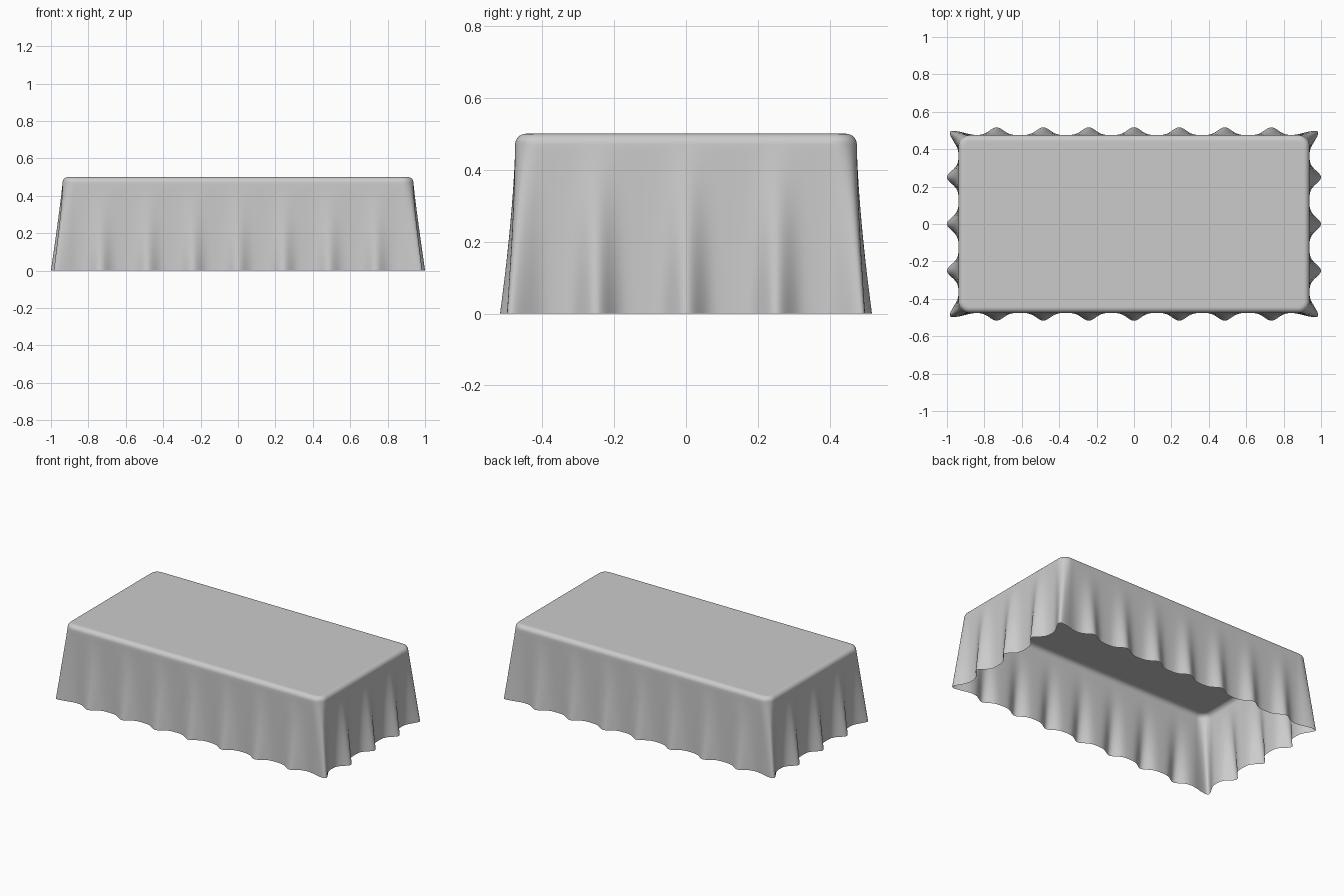
import bpy, bmesh
from math import sin, cos, pi, exp, radians

if "Cube" in bpy.data.objects:
    bpy.data.objects.remove(bpy.data.objects["Cube"])

HX, HY, R, H, EDGE = 0.938, 0.475, 0.06, 0.5, 0.03
LONG_FOLDS = [-0.735, -0.485, -0.242, 0.0, 0.242, 0.485, 0.735]
SHORT_FOLDS = [-0.25, 0.0, 0.25]


def bump(d, w):
    return exp(-0.5 * (d / w) ** 2)


# Rounded-rectangle outline: point and outward normal
def outline():
    pts = []
    cx, cy = HX - R, HY - R
    corners = [(1, -1, -90), (1, 1, 0), (-1, 1, 90), (-1, -1, 180)]
    for i, (sx, sy, a0) in enumerate(corners):
        for k in range(17):
            a = radians(a0 + 90 * k / 16)
            pts.append((sx * cx + R * cos(a), sy * cy + R * sin(a), cos(a), sin(a)))
        # straight run to the next corner
        nx, ny, _ = corners[(i + 1) % 4]
        a = radians(a0 + 90)
        n = 150 if i % 2 else 80
        for k in range(1, n):
            t = k / n
            pts.append((cx * (sx + (nx - sx) * t) + R * cos(a),
                        cy * (sy + (ny - sy) * t) + R * sin(a), cos(a), sin(a)))
    return pts


# Outward drape of the cloth; t is 0 at the table edge, 1 at the hem
def drape(x, y, nx, ny, t):
    dx = dy = 0.0
    if abs(ny) > 0.999:
        dy = ny * 0.042 * t ** 1.5 * sum(bump(x - c, 0.036) for c in LONG_FOLDS)
    elif abs(nx) > 0.999:
        dx = nx * 0.062 * t ** 1.1 * sum(bump(y - c, 0.034) for c in SHORT_FOLDS)
    # pointed corner folds
    tip = HX - R * 0.293, HY - R * 0.293
    d = ((abs(x) - tip[0]) ** 2 + (abs(y) - tip[1]) ** 2) ** 0.5
    g = bump(d, 0.028) * t
    dx += (1 if x > 0 else -1) * 0.062 * g
    dy += (1 if y > 0 else -1) * 0.036 * g
    return x + dx, y + dy


bm = bmesh.new()
base = outline()
rings = []
# Hanging skirt
for k in range(25):
    z = (H - EDGE) * k / 24
    t = 1 - k / 24
    rings.append([bm.verts.new((*drape(*p, t), z)) for p in base])
# Rounded table edge
for k in range(1, 8):
    a = pi / 2 * k / 7
    inset, z = EDGE * (1 - cos(a)), H - EDGE + EDGE * sin(a)
    rings.append([bm.verts.new((x - nx * inset, y - ny * inset, z)) for x, y, nx, ny in base])
# Flat border so the top shades evenly
rings.append([bm.verts.new((x - nx * 0.04, y - ny * 0.04, H)) for x, y, nx, ny in base])

n = len(base)
for lo, hi in zip(rings, rings[1:]):
    for i in range(n):
        j = (i + 1) % n
        bm.faces.new((lo[i], lo[j], hi[j], hi[i]))
# Tabletop surface
bm.faces.new(rings[-1])
for f in bm.faces:
    f.smooth = True

mesh = bpy.data.meshes.new("tablecloth")
bm.to_mesh(mesh)
bm.free()
cloth = bpy.data.objects.new("tablecloth", mesh)
bpy.context.collection.objects.link(cloth)
